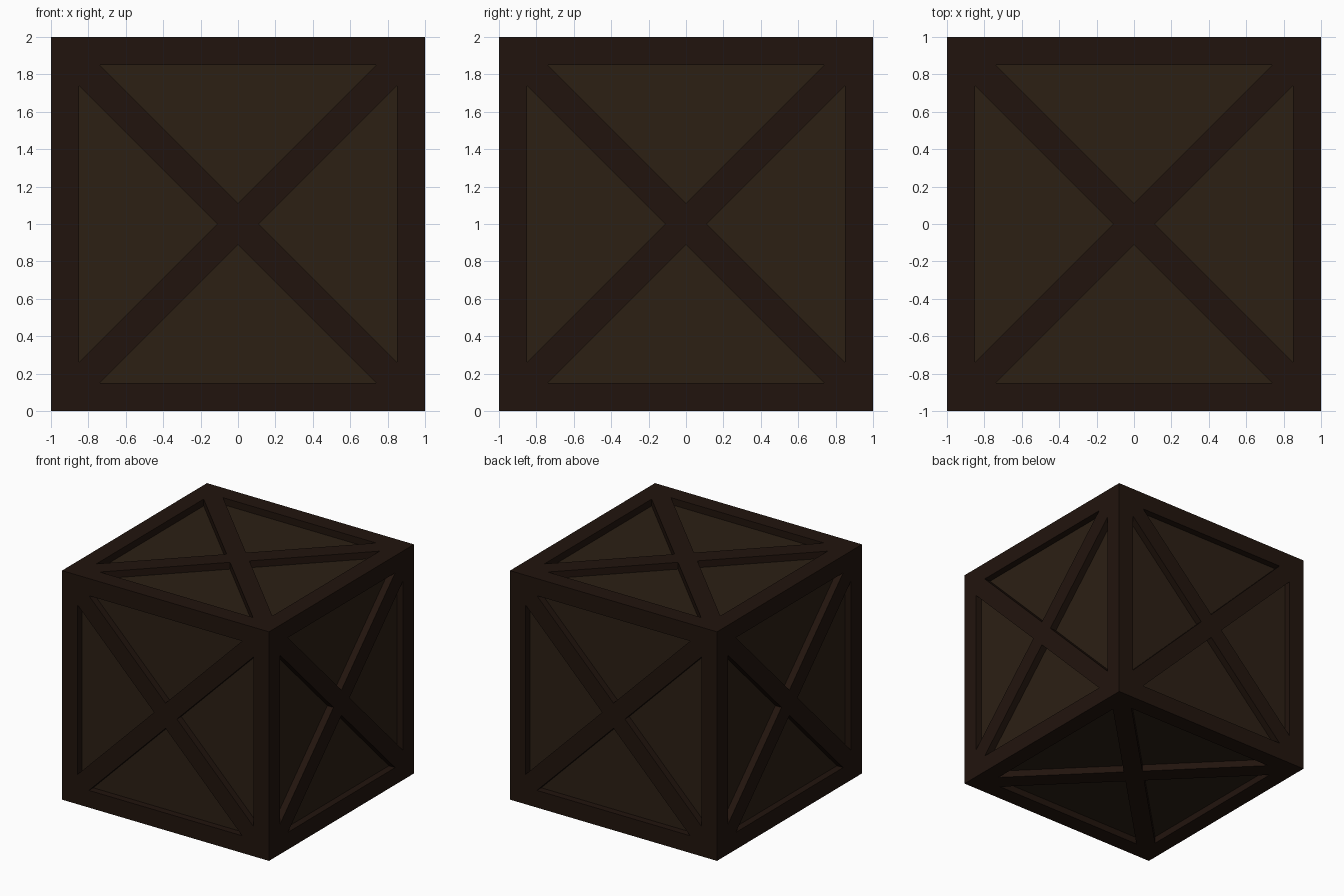
import bpy, bmesh, math
from mathutils import Matrix, Vector

if "Cube" in bpy.data.objects:
    bpy.data.objects.remove(bpy.data.objects["Cube"])

RIM, BRACE, DEPTH = 0.15, 0.11, 0.06   # rim width, brace half-thickness on axis, recess
INNER = 1 - RIM
CENTRE = Matrix.Translation((0, 0, 1))


def material(name, color):
    m = bpy.data.materials.new(name)
    m.diffuse_color = (*color, 1)
    m.use_nodes = True
    m.node_tree.nodes["Principled BSDF"].inputs["Base Color"].default_value = m.diffuse_color
    return m


def make_object(name, bm, mat=None):
    bmesh.ops.recalc_face_normals(bm, faces=bm.faces)
    mesh = bpy.data.meshes.new(name)
    bm.to_mesh(mesh)
    bm.free()
    ob = bpy.data.objects.new(name, mesh)
    bpy.context.collection.objects.link(ob)
    if mat:
        mesh.materials.append(mat)
    return ob


def cube(name, size, mat):
    bm = bmesh.new()
    bmesh.ops.create_cube(bm, size=size, matrix=CENTRE)
    return make_object(name, bm, mat)


frame_wood = material("frame_wood", (0.0155, 0.007, 0.004))
panel_wood = material("panel_wood", (0.025, 0.014, 0.007))

# Inner box whose sides show as the recessed panels
cube("panels", 2 - 2 * DEPTH, panel_wood)

# Outer frame with cross braces: a cube with four triangular openings per side
frame = cube("frame_and_braces", 2, frame_wood)

bm = bmesh.new()
sides = [Matrix.Rotation(math.radians(a), 4, 'X') for a in (0, 90, 180, 270)]
sides += [Matrix.Rotation(math.radians(a), 4, 'Y') for a in (90, -90)]
reach = INNER - BRACE
for side in sides:
    for k in range(4):
        m = CENTRE @ side @ Matrix.Rotation(k * math.pi / 2, 4, 'Z')
        profile = [(BRACE, 0), (INNER, reach), (INNER, -reach)]
        low = [bm.verts.new(m @ Vector((x, y, 1 - DEPTH - 0.02))) for x, y in profile]
        high = [bm.verts.new(m @ Vector((x, y, 1.1))) for x, y in profile]
        bm.faces.new(low[::-1])
        bm.faces.new(high)
        for i in range(3):
            j = (i + 1) % 3
            bm.faces.new((low[i], low[j], high[j], high[i]))
cutter = make_object("opening_cutter", bm)
cutter.hide_render = True

mod = frame.modifiers.new("openings", 'BOOLEAN')
mod.operation = 'DIFFERENCE'
mod.solver = 'EXACT'
mod.object = cutter
bpy.context.view_layer.objects.active = frame
bpy.ops.object.modifier_apply(modifier=mod.name)
bpy.data.objects.remove(cutter)
